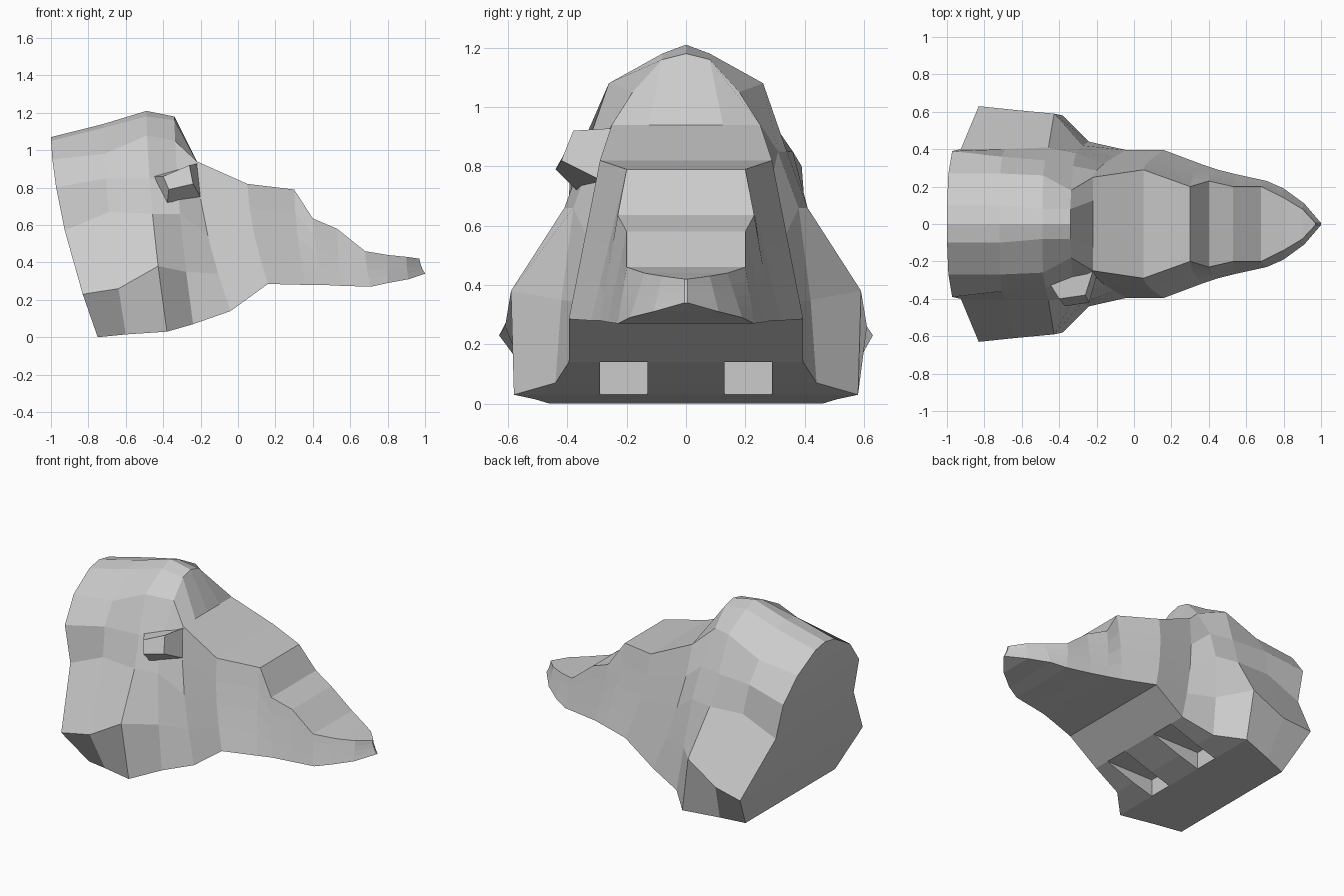
import bpy
import bmesh

old_cube = bpy.data.objects.get("Cube")
if old_cube:
    bpy.data.objects.remove(old_cube, do_unlink=True)

# One plain grey for the whole model
grey = bpy.data.materials.new("stone_grey")
grey.use_nodes = True
GREY = (0.6, 0.6, 0.6, 1.0)
grey.diffuse_color = GREY
grey.node_tree.nodes["Principled BSDF"].inputs["Base Color"].default_value = GREY


def finish(name, bm):
    """Turn a bmesh into a flat shaded object."""
    bmesh.ops.recalc_face_normals(bm, faces=bm.faces[:])
    mesh = bpy.data.meshes.new(name)
    bm.to_mesh(mesh)
    bm.free()
    mesh.materials.append(grey)
    obj = bpy.data.objects.new(name, mesh)
    bpy.context.collection.objects.link(obj)
    return obj


def section(x_top, x_base, half):
    """Mirrored cross-section that leans from x_top at the crown to x_base."""
    top, base = half[0][1], half[-1][1]

    def lean(z):
        t = max(0.0, (top - z) / (top - base))
        return x_top + (x_base - x_top) * t ** 1.6

    points = [(lean(z), y, z) for y, z in half]
    return points + [(x, -y, z) for x, y, z in reversed(points[1:])]


def snout_section(x_top, x_base, y_top, z_top, y_base, z_base):
    """Flat-topped section with straight sloping cheeks."""
    half = [(0, z_top), (y_top / 2, z_top), (y_top, z_top)]
    for step in range(1, 5):
        t = step / 4
        half.append((y_top + (y_base - y_top) * t, z_top + (z_base - z_top) * t))
    return section(x_top, x_base, half)


def loft(name, sections):
    """Skin the sections and close both ends with horizontal strips."""
    bm = bmesh.new()
    rings = [[bm.verts.new(p) for p in points] for points in sections]
    count = len(rings[0])
    for a, b in zip(rings, rings[1:]):
        for i in range(count):
            j = (i + 1) % count
            bm.faces.new((a[i], a[j], b[j], b[i]))
    for ring in (rings[0], rings[-1]):
        bm.faces.new((ring[0], ring[1], ring[-1]))
        for i in range(1, count // 2):
            bm.faces.new((ring[i], ring[i + 1], ring[-i - 1], ring[-i]))
    return finish(name, bm)


# Neck, flared jowls and brow
neck = [
    section(-1.0, -0.75, [(0, 1.07), (.1, 1.05), (.27, .95), (.39, .8),
                          (.4, .57), (.63, .23), (.46, 0)]),
    section(-.72, -.6, [(0, 1.14), (.1, 1.12), (.27, .98), (.36, .85),
                        (.4, .67), (.61, .26), (.51, .015)]),
    section(-.49, -.38, [(0, 1.21), (.08, 1.18), (.26, 1.08), (.34, .85),
                         (.41, .66), (.59, .38), (.58, .03)]),
    section(-.34, -.24, [(0, 1.18), (.08, 1.16), (.18, 1.05), (.31, .85),
                         (.38, .66), (.42, .35), (.44, .07)]),
]

# Long stepped snout narrowing to a pointed nose
snout = [
    snout_section(-.22, -.04, .25, .94, .395, .14),
    snout_section(.05, .16, .29, .82, .395, .285),
    snout_section(.3, .36, .2, .79, .32, .28),
    snout_section(.4, .45, .23, .635, .29, .28),
    snout_section(.53, .55, .2, .58, .265, .275),
    snout_section(.68, .71, .2, .46, .23, .27),
    snout_section(.8, .8, .14, .44, .19, .29),
    snout_section(.9, .91, .08, .43, .11, .31),
    snout_section(.97, 1.0, .005, .42, .005, .34),
]
head = loft("head", neck + snout)

# Two slots under the throat
for side, label in ((1, "left"), (-1, "right")):
    bm = bmesh.new()
    bmesh.ops.create_cube(bm, size=1)
    for v in bm.verts:
        v.co.x = -.38 if v.co.x < 0 else 0
        v.co.y = side * .21 + v.co.y * .16
        v.co.z = -.1 if v.co.z < 0 else .14
    cutter = finish("slot_cutter_" + label, bm)
    cutter.hide_render = True
    cutter.hide_set(True)
    cut = head.modifiers.new("slot_" + label, "BOOLEAN")
    cut.operation = "DIFFERENCE"
    cut.solver = "EXACT"
    cut.object = cutter

# Single protruding eye block
bm = bmesh.new()
root = [(-.47, -.29, .86), (-.38, -.35, .7), (-.2, -.28, .75), (-.21, -.22, .93)]
face = [(-.4, -.4, .86), (-.37, -.44, .79), (-.24, -.42, .82), (-.26, -.38, .92)]
inner = [bm.verts.new(p) for p in root]
outer = [bm.verts.new(p) for p in face]
bm.faces.new(inner)
bm.faces.new(outer)
for i in range(4):
    j = (i + 1) % 4
    bm.faces.new((inner[i], inner[j], outer[j], outer[i]))
finish("eye_block", bm)
